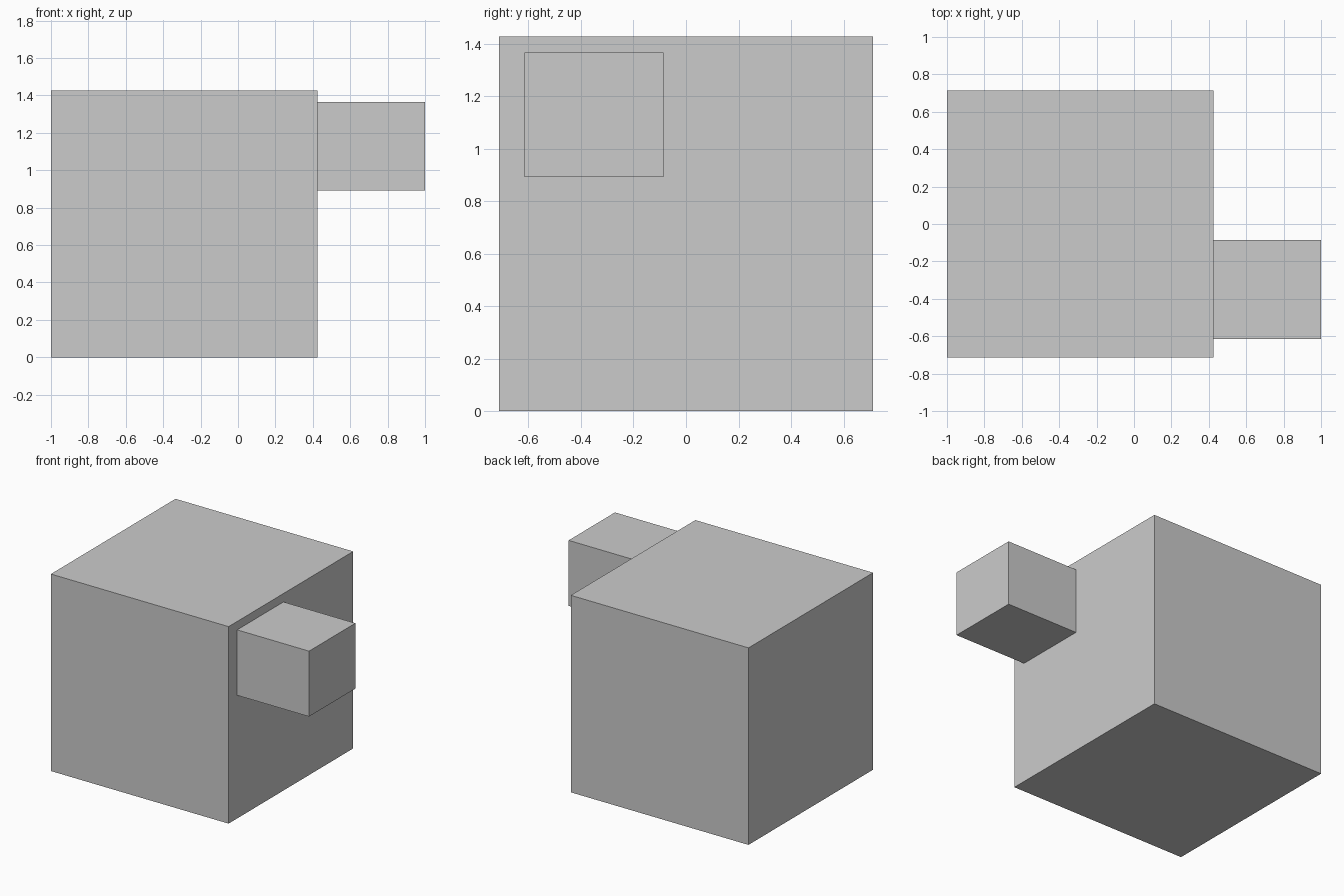
import bpy

if "Cube" in bpy.data.objects:
    bpy.data.objects.remove(bpy.data.objects["Cube"])


def box(name, lo, hi):
    """Axis-aligned box spanning two opposite corners."""
    centre = [(a + b) / 2 for a, b in zip(lo, hi)]
    bpy.ops.mesh.primitive_cube_add(size=1, location=centre)
    obj = bpy.context.object
    obj.name = name
    obj.scale = [b - a for a, b in zip(lo, hi)]
    bpy.ops.object.transform_apply(location=False, rotation=False, scale=True)
    return obj


# Large main cube standing on the ground
box("main_block", (-1, -0.713, 0), (0.424, 0.713, 1.427))

# Small block attached to the right side, near the upper front corner
box("side_block", (0.424, -0.615, 0.892), (1, -0.085, 1.366))
